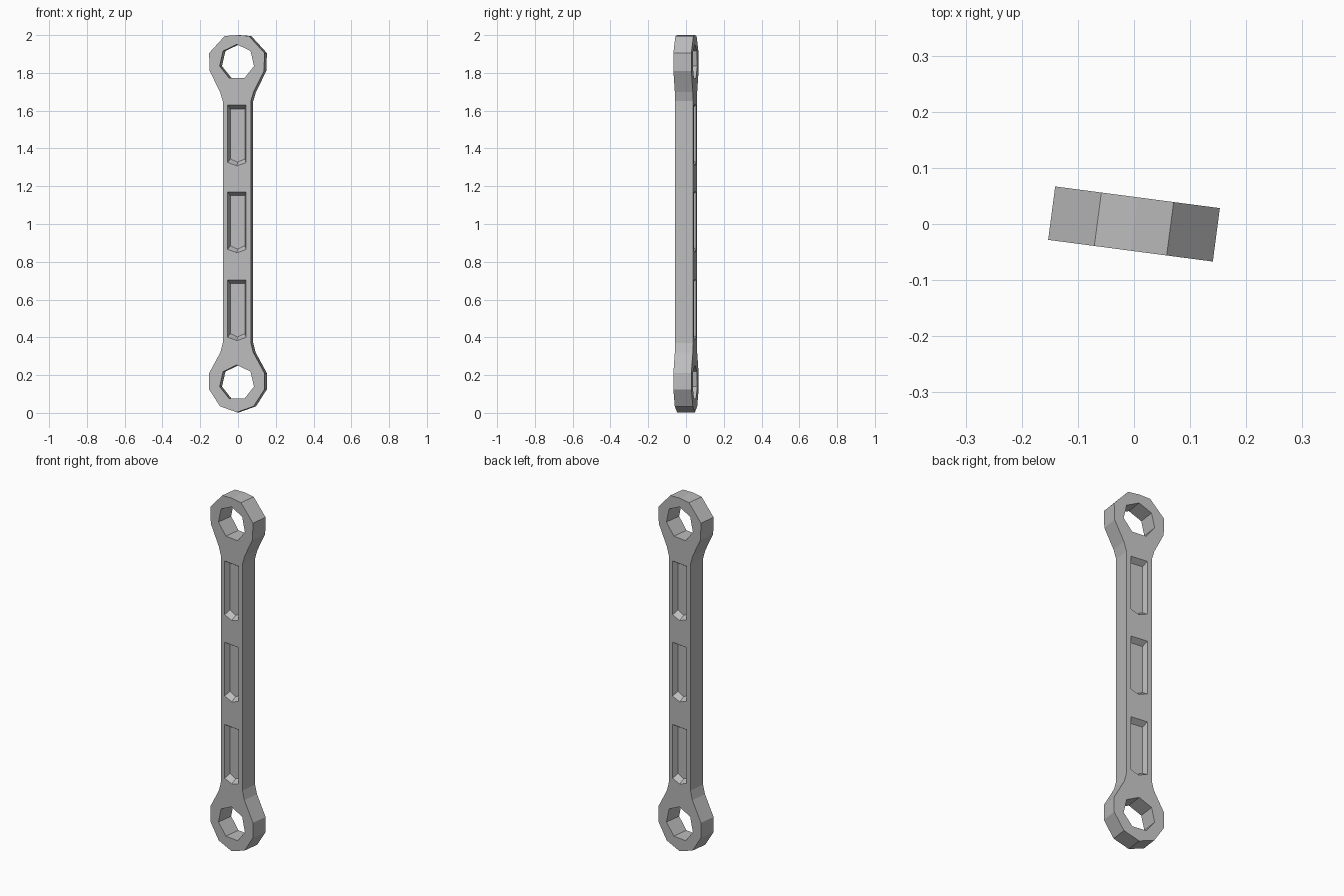
import bpy, bmesh, math
from mathutils import Matrix

cube = bpy.data.objects.get("Cube")
if cube:
    bpy.data.objects.remove(cube, do_unlink=True)

HALF = 0.048          # half thickness of the link
TURN = Matrix.Rotation(math.radians(-7.5), 4, 'Z')

steel = bpy.data.materials.new("plain grey")
steel.use_nodes = True
GREY = (0.5, 0.5, 0.5, 1)
steel.diffuse_color = GREY
steel.node_tree.nodes["Principled BSDF"].inputs["Base Color"].default_value = GREY


def loft(name, sections):
    """Solid through matching (y, outline) sections, outlines in x and z."""
    bm = bmesh.new()
    rings = [[bm.verts.new((x, y, z)) for x, z in pts] for y, pts in sections]
    for a, b in zip(rings, rings[1:]):
        for i in range(len(a)):
            j = (i + 1) % len(a)
            bm.faces.new((a[i], a[j], b[j], b[i]))
    bm.faces.new(rings[0])
    bm.faces.new(rings[-1])
    bmesh.ops.recalc_face_normals(bm, faces=bm.faces)
    bm.transform(TURN)
    mesh = bpy.data.meshes.new(name)
    bm.to_mesh(mesh)
    bm.free()
    mesh.materials.append(steel)
    obj = bpy.data.objects.new(name, mesh)
    bpy.context.collection.objects.link(obj)
    return obj


def cut(target, cutter):
    mod = target.modifiers.new(cutter.name, 'BOOLEAN')
    mod.operation = 'DIFFERENCE'
    mod.solver = 'EXACT'
    mod.object = cutter
    bpy.context.view_layer.objects.active = target
    bpy.ops.object.modifier_apply(modifier=mod.name)
    bpy.data.objects.remove(cutter, do_unlink=True)


# Link body: faceted eyes joined by a straight bar
right_side = [(0.09, 0.035), (0.148, 0.125), (0.148, 0.21), (0.088, 0.32), (0.075, 0.37),
              (0.075, 1.65), (0.09, 1.7), (0.145, 1.81), (0.148, 1.905), (0.065, 1.995)]
outline = [(0, 0.003)] + right_side + [(0, 2.0)] + [(-x, z) for x, z in reversed(right_side)]
link = loft("link_bar", [(-HALF, outline), (HALF, outline)])

# Faceted eye holes
for name, z0, sides in (("lower_hole", 0.16, 7), ("upper_hole", 1.857, 7)):
    ring = [(0.094 * math.sin(math.tau * i / sides), z0 + 0.094 * math.cos(math.tau * i / sides))
            for i in range(sides)]
    cut(link, loft(name, [(-0.2, ring), (0.2, ring)]))


# Tapered pockets on both faces, pointed slightly at the lower end
def pocket_outline(z, inset):
    w, top, low = 0.049 - inset * 0.5, z + 0.16 - inset, z - 0.145 + inset
    return [(-w, top), (w, top), (w, low), (0, low - 0.018), (-w, low)]


for z in (0.545, 1.01, 1.47):
    for side in (-1, 1):
        cut(link, loft("pocket", [(side * (HALF + 0.01), pocket_outline(z, -0.006)),
                                  (side * (HALF - 0.03), pocket_outline(z, 0.02))]))
